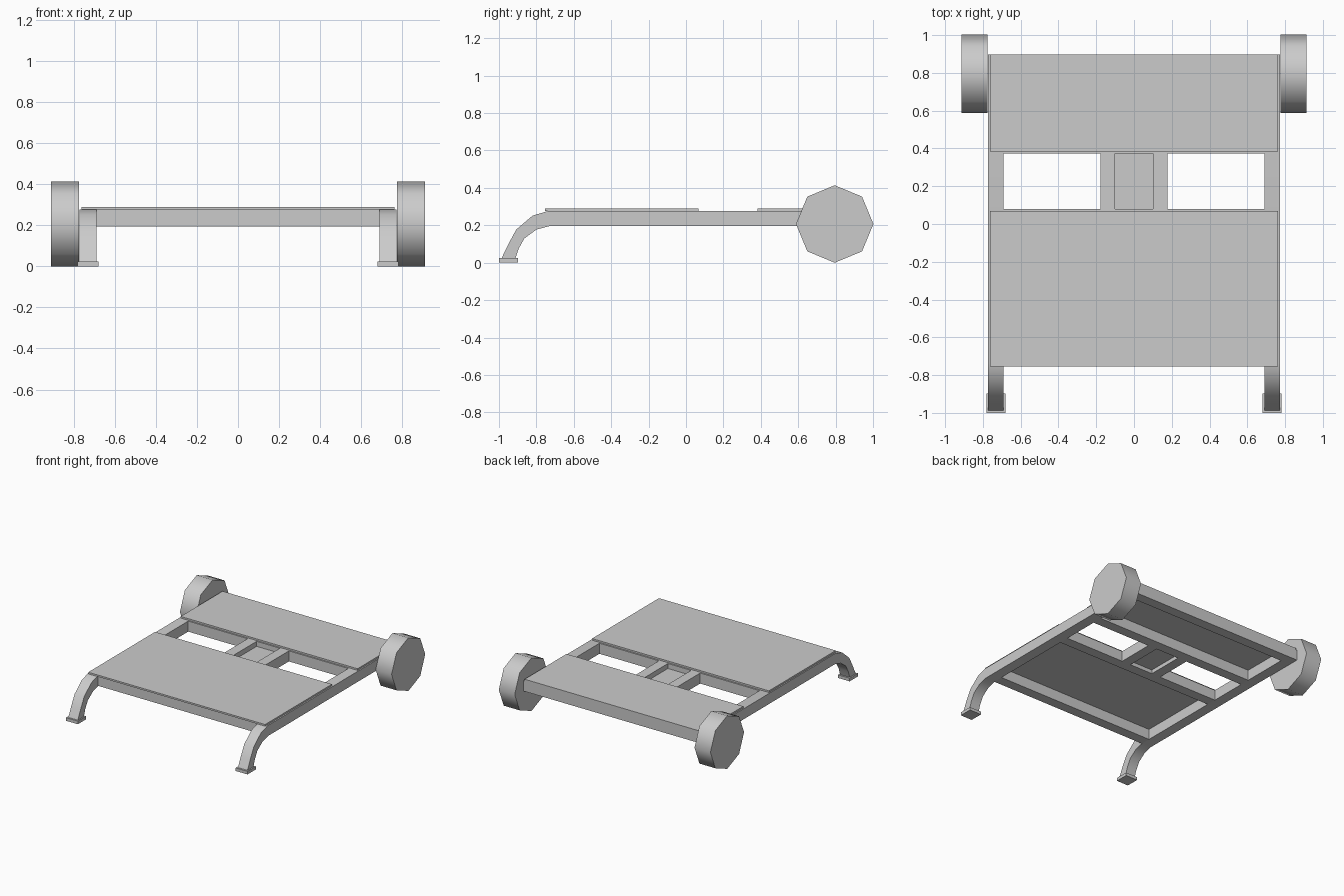
import bpy, bmesh, math

if "Cube" in bpy.data.objects:
    bpy.data.objects.remove(bpy.data.objects["Cube"])


def finish(name, bm, smooth=None):
    bmesh.ops.recalc_face_normals(bm, faces=bm.faces)
    me = bpy.data.meshes.new(name)
    bm.to_mesh(me)
    bm.free()
    ob = bpy.data.objects.new(name, me)
    bpy.context.collection.objects.link(ob)
    if smooth:
        bpy.ops.object.select_all(action='DESELECT')
        ob.select_set(True)
        bpy.context.view_layer.objects.active = ob
        bpy.ops.object.shade_smooth_by_angle(angle=math.radians(smooth))
    return ob


def box(name, x0, x1, y0, y1, z0, z1):
    bm = bmesh.new()
    bmesh.ops.create_cube(bm, size=1)
    for v in bm.verts:
        v.co = (x1 if v.co.x > 0 else x0,
                y1 if v.co.y > 0 else y0,
                z1 if v.co.z > 0 else z0)
    return finish(name, bm)


def side_bar(name, upper, lower, x0, x1, smooth):
    """Bar swept along paired upper and lower (y, z) points."""
    bm = bmesh.new()
    rings = []
    for (yu, zu), (yl, zl) in zip(upper, lower):
        rings.append([bm.verts.new(c) for c in
                      ((x0, yu, zu), (x1, yu, zu), (x1, yl, zl), (x0, yl, zl))])
    for a, b in zip(rings, rings[1:]):
        for i in range(4):
            j = (i + 1) % 4
            bm.faces.new((a[i], a[j], b[j], b[i]))
    bm.faces.new(rings[0])
    bm.faces.new(rings[-1])
    return finish(name, bm, smooth)


def wheel(name, x0, x1, y, z, r, sides):
    bm = bmesh.new()
    rings = [[bm.verts.new((x, y + r * math.cos(math.tau * i / sides),
                            z + r * math.sin(math.tau * i / sides)))
              for i in range(sides)] for x in (x0, x1)]
    for i in range(sides):
        j = (i + 1) % sides
        bm.faces.new((rings[0][i], rings[0][j], rings[1][j], rings[1][i]))
    for ring in rings:
        bm.faces.new(ring)
    return finish(name, bm, 60)


Z0, Z1 = 0.195, 0.277      # frame height range
BACK = 0.898

# Side rails that bend down into the front legs
upper = [(BACK, Z1), (-0.735, Z1), (-0.82, 0.252), (-0.908, 0.177),
         (-0.952, 0.095), (-0.988, 0.02)]
lower = [(BACK, Z0), (-0.733, Z0), (-0.80, 0.177), (-0.864, 0.13),
         (-0.895, 0.075), (-0.913, 0.02)]
for s, side in ((-1, "left"), (1, "right")):
    xs = sorted((s * 0.69, s * 0.772))
    side_bar(f"{side}_rail_and_leg", upper, lower, *xs, 40)
    # Feet
    xs = sorted((s * 0.68, s * 0.782))
    box(f"{side}_foot", *xs, -1.0, -0.898, 0, 0.024)
    # Eight-sided wheels
    xs = sorted((s * 0.775, s * 0.912))
    wheel(f"{side}_wheel", *xs, 0.795, 0.207, 0.207, 8)
    # Short bars either side of the centre plate
    xs = sorted((s * 0.1, s * 0.178))
    box(f"{side}_centre_bar", *xs, 0.08, 0.372, Z0, Z1)

# Cross beams
for name, y0, y1 in (("front_beam", -0.735, -0.655), ("middle_beam", 0.0, 0.08),
                     ("rear_middle_beam", 0.372, 0.452), ("rear_beam", 0.818, BACK)):
    box(name, -0.69, 0.69, y0, y1, Z0, Z1)

# Deck panels and the sunken centre plate
box("front_deck", -0.762, 0.762, -0.755, 0.068, Z1, 0.29)
box("rear_deck", -0.762, 0.762, 0.383, BACK, Z1, 0.29)
box("centre_plate", -0.1, 0.1, 0.08, 0.372, 0.225, 0.238)
